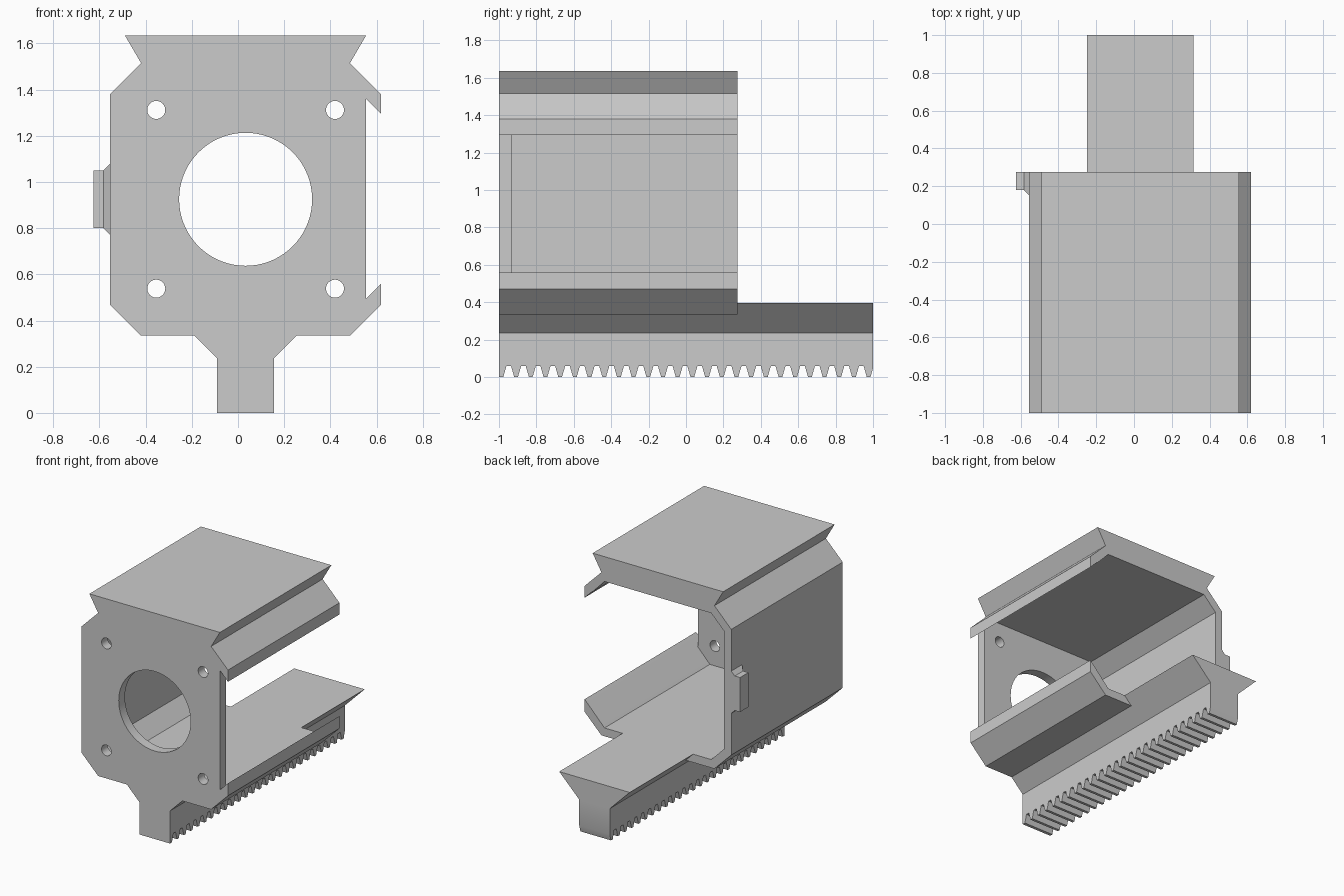
import bpy
import bmesh
import math

cube = bpy.data.objects.get("Cube")
if cube:
    bpy.data.objects.remove(cube, do_unlink=True)

CX, CZ = 0.033, 0.925             # axis of the housing
FRONT, BACK, END = -1.0, 0.275, 1.0


def loft(bm, rings):
    """Join equal rings of points into a closed solid."""
    rows = [[bm.verts.new(p) for p in ring] for ring in rings]
    n = len(rows[0])
    bm.faces.new(rows[0])
    bm.faces.new(rows[-1][::-1])
    for a, b in zip(rows, rows[1:]):
        for i in range(n):
            j = (i + 1) % n
            bm.faces.new((a[i], b[i], b[j], a[j]))


def make(name, solids):
    """Make one object from a list of ring lists."""
    bm = bmesh.new()
    for rings in solids:
        loft(bm, rings)
    bmesh.ops.recalc_face_normals(bm, faces=bm.faces)
    mesh = bpy.data.meshes.new(name)
    bm.to_mesh(mesh)
    bm.free()
    obj = bpy.data.objects.new(name, mesh)
    bpy.context.collection.objects.link(obj)
    return obj


def along_y(profile, y0, y1):
    return [[(x, y, z) for x, z in profile] for y in (y0, y1)]


def along_x(profile, x0, x1):
    return [[(x, y, z) for y, z in profile] for x in (x0, x1)]


def circle(x, z, r, n):
    return [(x + r * math.cos(math.tau * i / n), z + r * math.sin(math.tau * i / n))
            for i in range(n)]


def combine(target, tool, operation):
    """Apply a boolean and discard the tool object."""
    mod = target.modifiers.new(operation, 'BOOLEAN')
    mod.operation = operation
    mod.solver = 'EXACT'
    mod.object = tool
    bpy.context.view_layer.objects.active = target
    bpy.ops.object.modifier_apply(modifier=mod.name)
    bpy.data.objects.remove(tool, do_unlink=True)


# Housing: chamfered outline with a dovetail rail on top and two side lips
outline = [(-0.49, 1.635), (0.555, 1.635), (0.485, 1.515), (0.62, 1.38),
           (0.62, 1.295), (0.555, 1.36), (0.555, 0.495), (0.62, 0.56),
           (0.62, 0.47), (0.485, 0.335), (-0.42, 0.335), (-0.555, 0.47),
           (-0.555, 1.38), (-0.42, 1.515)]
housing = make("motor_housing", [along_y(outline, FRONT, BACK)])

# Rack beam: narrow stem flaring into a shelf, running past the housing
beam_profile = [(-0.09, 0), (0.155, 0), (0.155, 0.235), (0.32, 0.40),
                (-0.255, 0.40), (-0.09, 0.235)]
beam = make("rack_beam", [along_y(beam_profile, FRONT, END)])

# Gaps between the rack teeth
pitch = math.pi / 40
gaps = []
for i in range(26):
    y = -0.987 + (i + 0.5) * pitch
    gap = [(y - 0.035, -0.02), (y + 0.035, -0.02), (y + 0.012, 0.06), (y - 0.012, 0.06)]
    gaps.append(along_x(gap, -0.3, 0.3))
combine(beam, make("tooth_gaps", gaps), 'DIFFERENCE')
combine(housing, beam, 'UNION')

# Side tab with a flared foot on the closed wall
tab_rings = []
for x, flare in ((-0.625, 0), (-0.583, 0), (-0.55, 0.033)):
    y0, z0, z1 = 0.18 - flare, 0.80 - flare, 1.05 + flare
    tab_rings.append([(x, y0, z0), (x, BACK, z0), (x, BACK, z1), (x, y0, z1)])
combine(housing, make("side_tab", [tab_rings]), 'UNION')

# Cavity open to the back and to the left side, leaving the front plate
half = [(0.57, 1.34), (0.46, 1.455), (-0.394, 1.455), (-0.497, 1.352)]
cavity_profile = half + [(x, 2 * CZ - z) for x, z in reversed(half)]
combine(housing, make("cavity", [along_y(cavity_profile, -0.93, 1.1)]), 'DIFFERENCE')

# Shaft opening and four screw holes through the front plate
holes = [along_y(circle(CX, CZ, 0.288, 72), -1.1, -0.85)]
for sx in (-1, 1):
    for sz in (-1, 1):
        holes.append(along_y(circle(CX + sx * 0.387, CZ + sz * 0.387, 0.039, 32), -1.1, -0.85))
combine(housing, make("plate_holes", holes), 'DIFFERENCE')

# Single grey material
grey = bpy.data.materials.new("plain_grey")
grey.use_nodes = True
colour = (0.6, 0.6, 0.6, 1)
grey.diffuse_color = colour
grey.node_tree.nodes["Principled BSDF"].inputs["Base Color"].default_value = colour
housing.data.materials.clear()
housing.data.materials.append(grey)
for face in housing.data.polygons:
    face.material_index = 0

# Smooth hole walls, crisp edges elsewhere
bpy.ops.object.select_all(action='DESELECT')
housing.select_set(True)
bpy.context.view_layer.objects.active = housing
bpy.ops.object.shade_smooth_by_angle(angle=math.radians(25))
